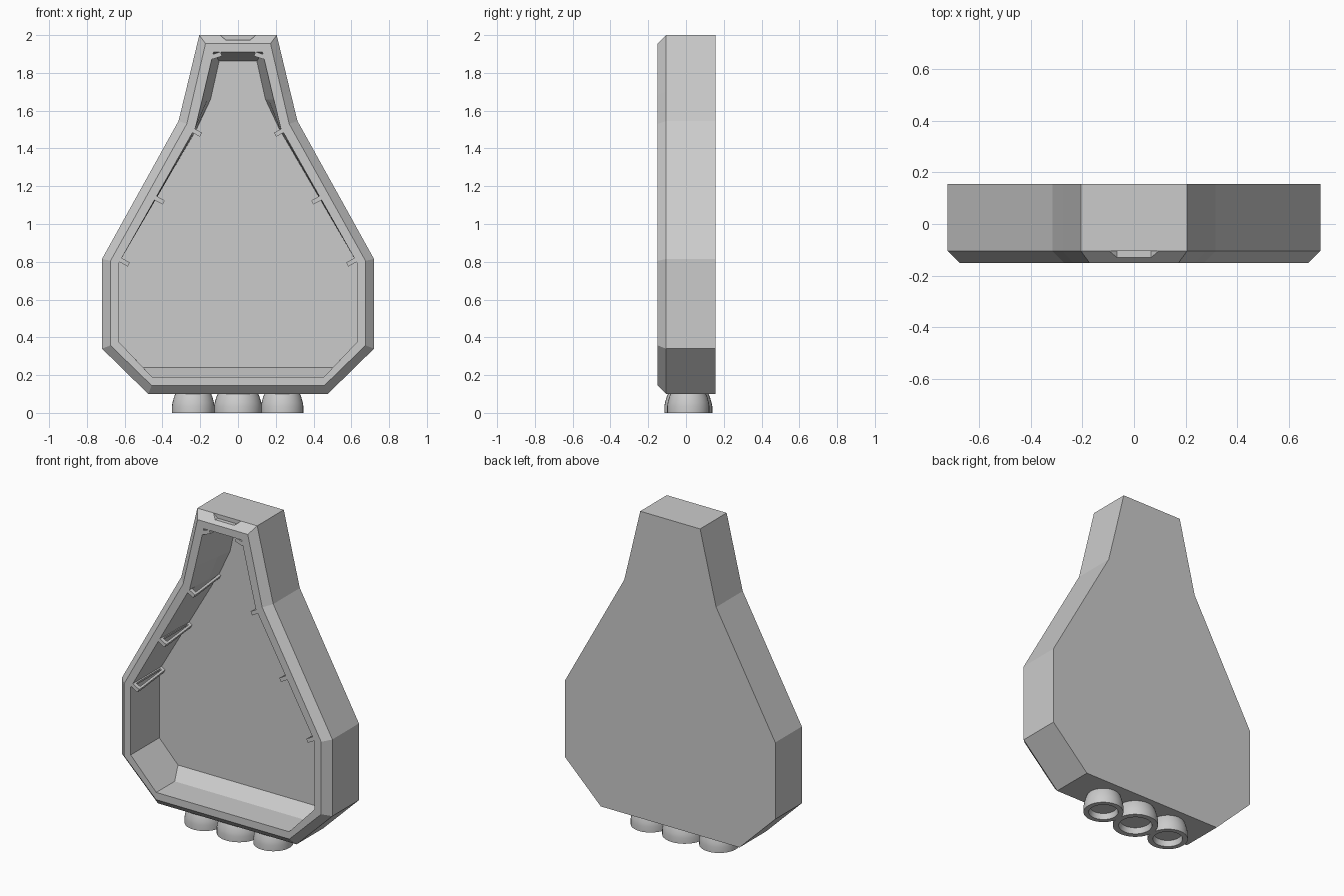
import bpy, bmesh, math
from mathutils import Vector

if "Cube" in bpy.data.objects:
    bpy.data.objects.remove(bpy.data.objects["Cube"])


def make_object(name, bm):
    bmesh.ops.recalc_face_normals(bm, faces=bm.faces)
    me = bpy.data.meshes.new(name)
    bm.to_mesh(me)
    bm.free()
    ob = bpy.data.objects.new(name, me)
    bpy.context.collection.objects.link(ob)
    return ob


def bridge(bm, a, b):
    for i in range(len(a)):
        j = (i + 1) % len(a)
        bm.faces.new((a[i], a[j], b[j], b[i]))


def mirrored(half):
    return half + [(-x, z) for x, z in reversed(half)]


def lerp(a, b, t):
    return [(p[0] + (q[0] - p[0]) * t, p[1] + (q[1] - p[1]) * t) for p, q in zip(a, b)]


# Case: right-half outlines, listed from the top down
outer = [(.205, 2), (.277, 1.7), (.315, 1.545), (.72, .815), (.72, .34), (.475, .10)]
inset = [(.172, 1.955), (.236, 1.68), (.271, 1.53), (.675, .805), (.675, .357), (.457, .145)]
opening = [(.13, 1.91), (.189, 1.66), (.226, 1.51), (.63, .795), (.63, .375), (.455, .19)]
back_wall = [(.10, 1.862), (.145, 1.66), (.22, 1.5), (.63, .795), (.63, .375), (.502, .24)]
middle = lerp(opening, back_wall, .64)
middle[-1] = opening[-1]

bm = bmesh.new()
loops = []
for half, y in ((outer, .155), (outer, -.105), (inset, -.15),
                (opening, -.15), (middle, .03), (back_wall, .13)):
    loops.append([bm.verts.new((x, y, z)) for x, z in mirrored(half)])
for a, b in zip(loops, loops[1:]):
    bridge(bm, a, b)
bm.faces.new(loops[0])
bm.faces.new(loops[-1])
case = make_object("case", bm)

# Notch cut in the top front bevel
bm = bmesh.new()
notch = [(.125, 2.025), (.065, 1.975), (-.065, 1.975), (-.125, 2.025)]
ends = [[bm.verts.new((x, y, z)) for x, z in notch] for y in (-.2, -.105)]
bridge(bm, *ends)
for e in ends:
    bm.faces.new(e)
cutter = make_object("notch_cutter", bm)
cutter.hide_render = True
cutter.hide_viewport = True
cut = case.modifiers.new("notch", 'BOOLEAN')
cut.operation = 'DIFFERENCE'
cut.solver = 'EXACT'
cut.object = cutter


# Inner clips: thin open frames standing out from the side walls
def clip(name, x, z, nx, nz, side):
    n = Vector((-side * nx, 0, -nz)).normalized()
    t = Vector((n.z, 0, -n.x)) * .012
    base = Vector((side * x, 0, z))
    frame_out = [(-.15, -.004), (-.15, .05), (-.115, .05), (.132, .03), (.132, -.004)]
    frame_in = [(-.125, .008), (-.125, .036), (-.11, .036), (.11, .018), (.11, .008)]
    bm = bmesh.new()
    rings = []
    for prof in (frame_out, frame_in):
        for s in (-1, 1):
            rings.append([bm.verts.new(base + n * d + t * s + Vector((0, y, 0))) for y, d in prof])
    o0, o1, i0, i1 = rings
    bridge(bm, o0, o1)
    bridge(bm, i0, i1)
    bridge(bm, o0, i0)
    bridge(bm, o1, i1)
    make_object(name, bm)


for i, (x, z, nx, nz) in enumerate([(.622, .81, .87, .49), (.437, 1.138, .87, .49),
                                    (.24, 1.497, .87, .49), (.136, 1.885, .95, -.3)]):
    for side, label in ((-1, "left"), (1, "right")):
        clip(f"{label}_clip_{i + 1}", x, z, nx, nz, side)

# Three round feet with hollow undersides
for name, x, r in (("foot_left", -.237, .113), ("foot_middle", 0, .127), ("foot_right", .234, .112)):
    prof = [(.82, .105), (.9, .085), (.97, .055), (1, .035), (1, 0), (.74, 0), (.68, .035)]
    bm = bmesh.new()
    rings = []
    for f, z in prof:
        rings.append([bm.verts.new((x + r * f * math.cos(k * math.pi / 16),
                                    .012 + r * f * math.sin(k * math.pi / 16), z)) for k in range(32)])
    for a, b in zip(rings, rings[1:]):
        bridge(bm, a, b)
    bm.faces.new(rings[0])
    bm.faces.new(rings[-1])
    foot = make_object(name, bm)
    bpy.ops.object.select_all(action='DESELECT')
    foot.select_set(True)
    bpy.context.view_layer.objects.active = foot
    bpy.ops.object.shade_smooth_by_angle(angle=math.radians(30))
